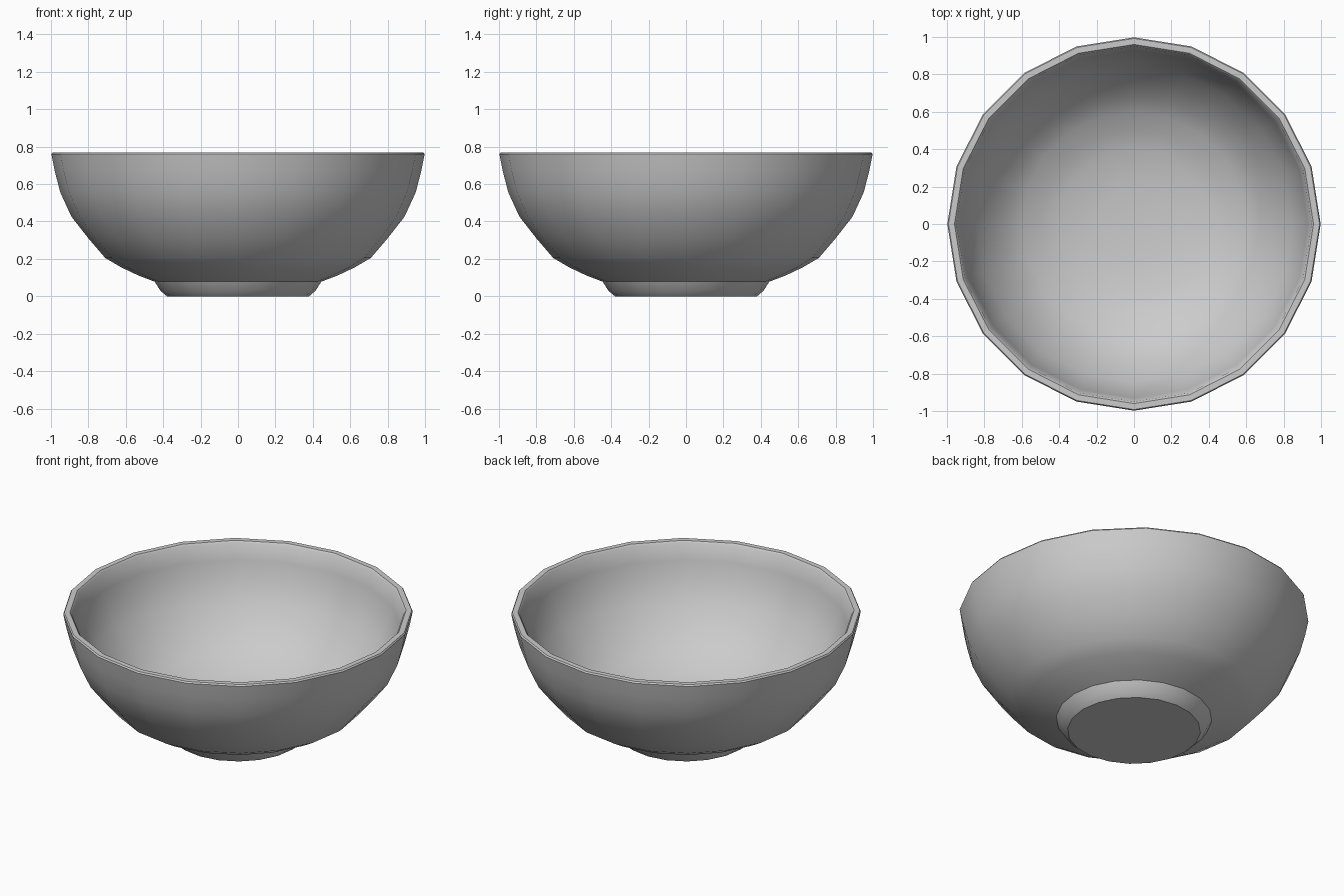
import bpy, bmesh, math

if "Cube" in bpy.data.objects:
    bpy.data.objects.remove(bpy.data.objects["Cube"])

SIDES = 20


def lathe(name, profile):
    """Revolve an (r, z) profile around z; points with r = 0 become poles."""
    bm = bmesh.new()
    rings = []
    for r, z in profile:
        n = 1 if r == 0 else SIDES
        rings.append([bm.verts.new((r * math.cos(2 * math.pi * i / SIDES),
                                    r * math.sin(2 * math.pi * i / SIDES), z))
                      for i in range(n)])
    for a, b in zip(rings, rings[1:]):
        for i in range(SIDES):
            j = (i + 1) % SIDES
            quad = [a[i % len(a)], a[j % len(a)], b[j % len(b)], b[i % len(b)]]
            bm.faces.new(list(dict.fromkeys(quad)))
    bmesh.ops.recalc_face_normals(bm, faces=bm.faces)
    mesh = bpy.data.meshes.new(name)
    bm.to_mesh(mesh)
    bm.free()
    obj = bpy.data.objects.new(name, mesh)
    bpy.context.collection.objects.link(obj)
    bpy.ops.object.select_all(action='DESELECT')
    obj.select_set(True)
    bpy.context.view_layer.objects.active = obj
    bpy.ops.object.shade_smooth_by_angle(angle=math.radians(35))
    return obj


# Flat foot, flaring out to the body
foot = [(0, 0), (0.38, 0), (0.415, 0.03), (0.445, 0.078)]
# Rounded outer wall
outer = [(0.53, 0.11), (0.625, 0.155), (0.71, 0.205), (0.80, 0.31),
         (0.89, 0.425), (0.95, 0.555), (0.98, 0.67), (0.998, 0.76)]
# Thin rim with softened edges
rim = [(0.992, 0.769), (0.96, 0.769), (0.95, 0.758)]
# Inner wall down to the shallow floor
inner = [(0.93, 0.66), (0.90, 0.56), (0.845, 0.44), (0.76, 0.335),
         (0.68, 0.245), (0.60, 0.195), (0.50, 0.145), (0.40, 0.11),
         (0.20, 0.085), (0, 0.08)]

lathe("bowl", foot + outer + rim + inner)
